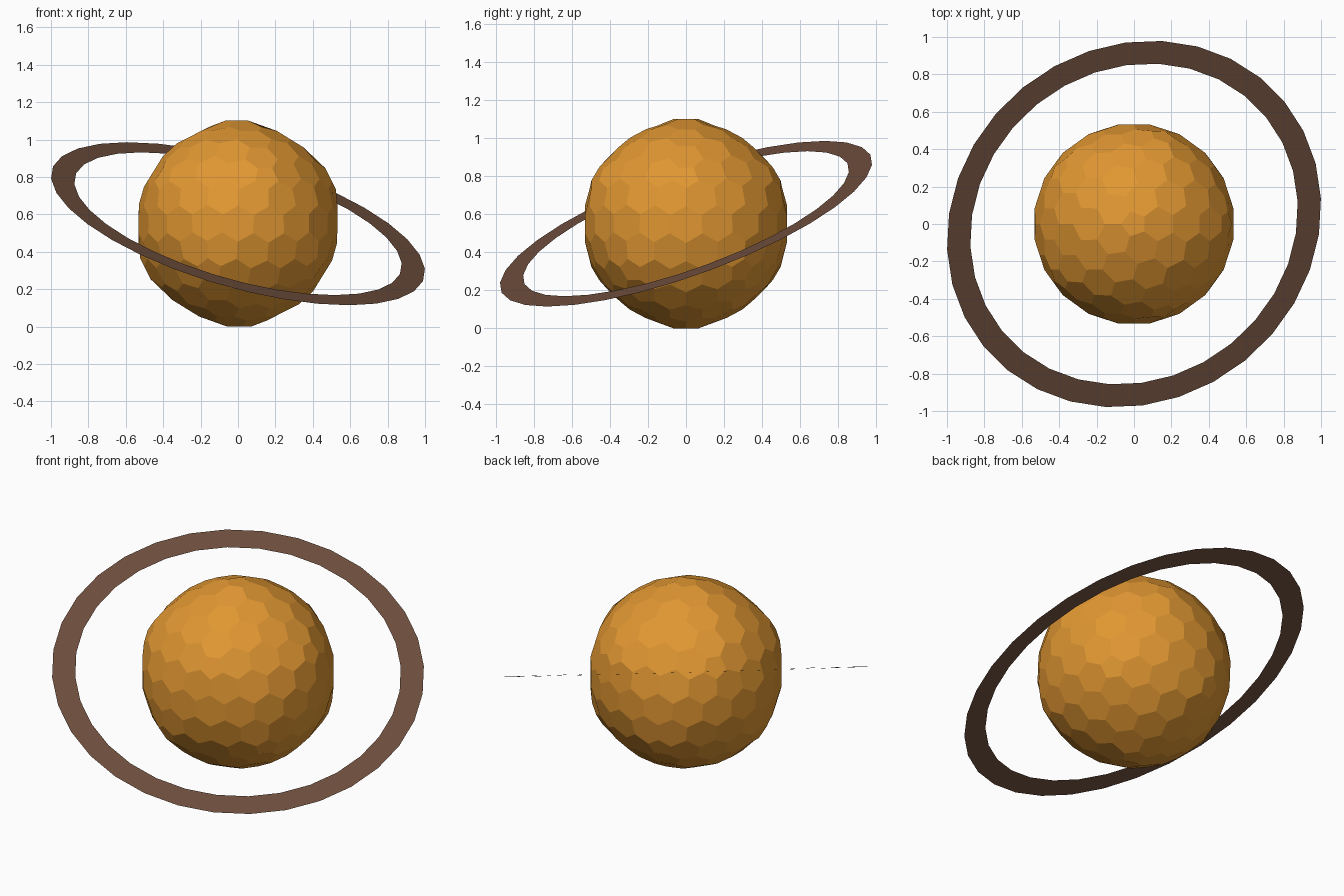
import bpy, bmesh, math
from mathutils import Matrix, Vector

if "Cube" in bpy.data.objects:
    bpy.data.objects.remove(bpy.data.objects["Cube"], do_unlink=True)

CENTRE = Vector((0, 0, 0.55))


def material(name, rgb):
    mat = bpy.data.materials.new(name)
    mat.use_nodes = True
    colour = (*rgb, 1)
    mat.diffuse_color = colour
    mat.node_tree.nodes["Principled BSDF"].inputs["Base Color"].default_value = colour
    return mat


def add_object(name, bm, mat):
    bm.normal_update()
    mesh = bpy.data.meshes.new(name)
    bm.to_mesh(mesh)
    bm.free()
    mesh.materials.append(mat)
    obj = bpy.data.objects.new(name, mesh)
    obj.location = CENTRE
    bpy.context.collection.objects.link(obj)
    return obj


# Planet: hexagon and pentagon facets, one for each icosphere vertex
ico = bmesh.new()
bmesh.ops.create_icosphere(ico, subdivisions=3, radius=1)
planet = bmesh.new()
corners = {}
for face in ico.faces:
    point = face.calc_center_median().normalized()
    radius = 0.54
    for v in face.verts:
        if len(v.link_faces) == 5:
            # Pentagons are a little smaller and stand slightly proud
            point = point.lerp(v.co, 0.1).normalized()
            radius = 0.555
    corners[face] = planet.verts.new(point * radius)

for v in ico.verts:
    normal = v.co.normalized()
    side = normal.orthogonal().normalized()
    up = normal.cross(side)
    around = sorted(v.link_faces, key=lambda f: math.atan2(
        corners[f].co.dot(up), corners[f].co.dot(side)))
    planet.faces.new([corners[f] for f in around])
ico.free()
add_object("planet", planet, material("amber", (0.753, 0.31, 0.032)))

# Ring: a flat, tilted band without thickness
SIDES, OUTER, INNER = 32, 1.037, 0.908
ring = bmesh.new()
loops = []
for radius in (INNER, OUTER):
    loop = []
    for i in range(SIDES):
        a = math.tau * i / SIDES - math.radians(3.2)
        loop.append(ring.verts.new((radius * math.cos(a), radius * math.sin(a), 0)))
    loops.append(loop)
inner, outer = loops
for i in range(SIDES):
    j = (i + 1) % SIDES
    ring.faces.new((inner[i], outer[i], outer[j], inner[j]))
tilt = Matrix.Rotation(math.radians(16.2), 4, 'Y') @ Matrix.Rotation(math.radians(19.1), 4, 'X')
bmesh.ops.transform(ring, matrix=tilt, verts=ring.verts)
add_object("ring", ring, material("dark brown", (0.156, 0.078, 0.047)))
